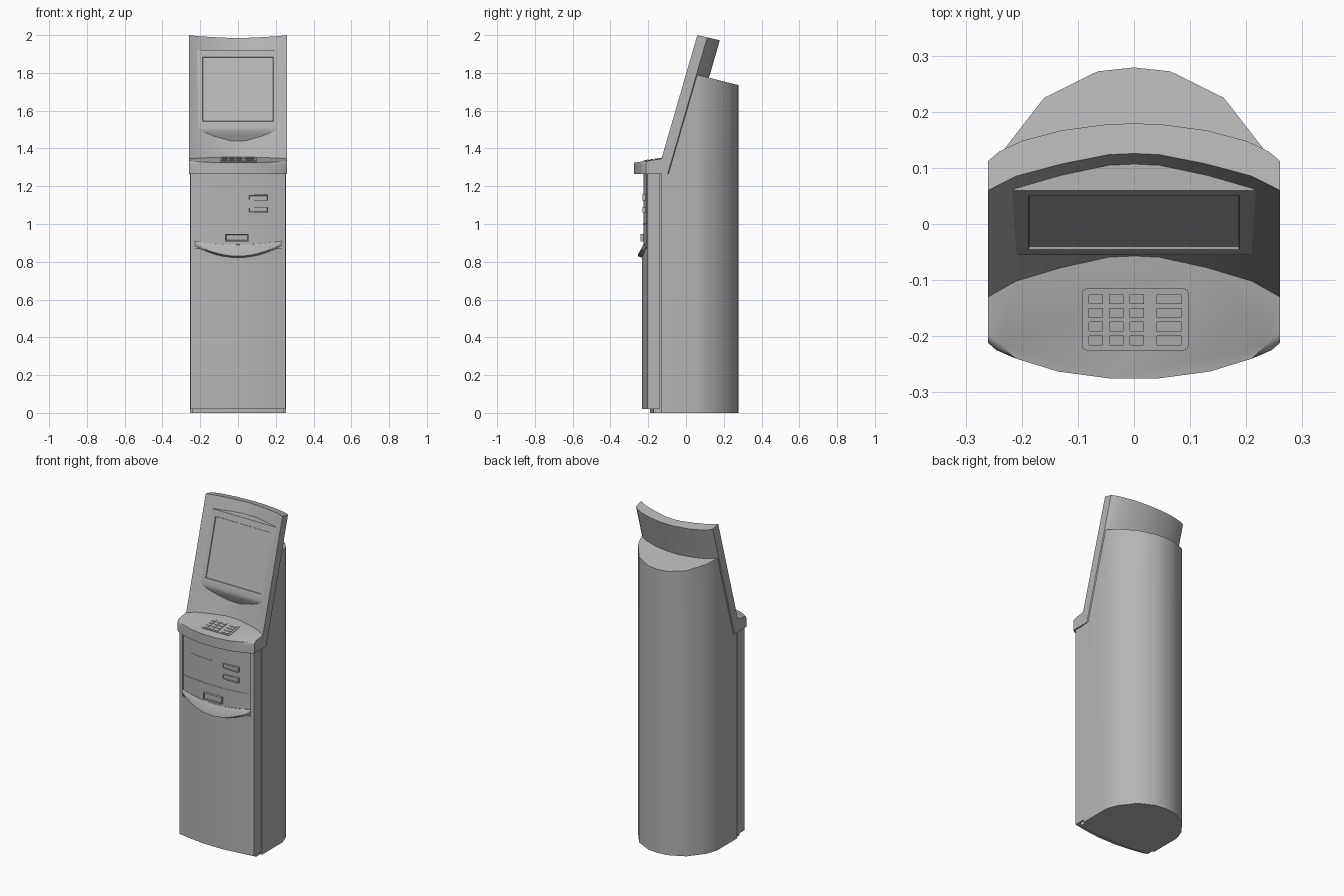
import bpy, bmesh, math
from mathutils import Vector

if "Cube" in bpy.data.objects:
    bpy.data.objects.remove(bpy.data.objects["Cube"])

SLOPE = 0.29          # backward lean of the head (y per z)
Z0 = 1.345            # height where the head meets the shelf

grey = bpy.data.materials.new("mid_grey")
grey.diffuse_color = (.46, .46, .46, 1)
grey.use_nodes = True
grey.node_tree.nodes["Principled BSDF"].inputs["Base Color"].default_value = grey.diffuse_color


def finish(name, bm, angle=35):
    bmesh.ops.recalc_face_normals(bm, faces=bm.faces)
    me = bpy.data.meshes.new(name)
    bm.to_mesh(me)
    bm.free()
    me.materials.append(grey)
    ob = bpy.data.objects.new(name, me)
    bpy.context.collection.objects.link(ob)
    bpy.ops.object.select_all(action='DESELECT')
    bpy.context.view_layer.objects.active = ob
    ob.select_set(True)
    bpy.ops.object.shade_smooth_by_angle(angle=math.radians(angle))
    return ob


def full(half):
    """Mirror a right-hand outline (front to back) into a closed loop."""
    return half + [(-x, y) for x, y in reversed(half) if x > 1e-6]


def loft(rings):
    bm = bmesh.new()
    vs = [[bm.verts.new(p) for p in r] for r in rings]
    n = len(rings[0])
    for a, b in zip(vs, vs[1:]):
        for i in range(n):
            j = (i + 1) % n
            bm.faces.new((a[i], a[j], b[j], b[i]))
    bm.faces.new(vs[0][::-1])
    bm.faces.new(vs[-1])
    return bm


def prism(name, half, z0, z1):
    o = full(half)
    return finish(name, loft([[(x, y, z) for x, y in o] for z in (z0, z1)]))


def box(x0, x1, y0, y1, z0, z1):
    o = [(x0, y0), (x1, y0), (x1, y1), (x0, y1)]
    return loft([[(x, y, z) for x, y in o] for z in (z0, z1)])


def recess(bm, direction, margin, depth):
    """Sink the face that looks along direction, leaving a rim."""
    bmesh.ops.recalc_face_normals(bm, faces=bm.faces)
    bm.normal_update()
    f = max(bm.faces, key=lambda f: f.normal.dot(Vector(direction)))
    bmesh.ops.inset_region(bm, faces=[f], thickness=margin, use_even_offset=True)
    bmesh.ops.inset_region(bm, faces=[f], thickness=.002, depth=-depth,
                           use_even_offset=True)


def lean(y, z):
    return y + SLOPE * (z - Z0)


def lean_cut(yb, zc, k, yc):
    """Height where a leaning line meets the plane z = zc - k*(y - yc)."""
    return (zc - k * (yb - SLOPE * Z0 - yc)) / (1 + k * SLOPE)


# Cross-section curves (right half)
back = [(.255, .06), (.249, .085), (.23, .135), (.16, .225), (.065, .272), (0, .279)]
head_front = [(0, -.06), (.045, -.062), (.13, -.08), (.21, -.103), (.26, -.13)]
head_back = [(.26, -.074), (.24, -.056), (.2, -.036), (.13, -.016), (.045, -.004), (0, -.003)]
base = [(0, -.19), (.1, -.19), (.243, -.172), (.243, -.131), (.255, -.13)]
nose = [(0, -.01), (.13, -.02), (.2, -.042), (.24, -.062), (.255, -.076)]

# Cabinet: straight core whose upper front follows the back of the head
foot = full(base + back)
n_nose, half = len(nose), nose + back
mid, top = [], []
for i, (x, y) in enumerate(half):
    if i < n_nose:
        z = lean_cut(y, 1.79, .25, .06)
        mid.append((x, lean(y, 1.265), 1.265))
        top.append((x, lean(y, z), z))
    else:
        mid.append((x, y, 1.265))
        top.append((x, y, 1.79 - .25 * (y - .06)))
mid, top = [r + [(-x, y, z) for x, y, z in reversed(r) if x > 0] for r in (mid, top)]
bm = loft([[(x, y, 0) for x, y in foot], [(x, y, 1.265) for x, y in foot], mid, top])
bmesh.ops.remove_doubles(bm, verts=bm.verts, dist=1e-5)
bmesh.ops.dissolve_degenerate(bm, edges=bm.edges, dist=1e-5)
finish("cabinet", bm)

# Leaning curved head
o = full(head_front + head_back)
low = [(x, lean(y, 1.265), 1.265) for x, y in o]
top = []
for x, y in o:
    z = lean_cut(y, 2.0, .23, .06)
    top.append((x, lean(y, z), z))
finish("head_panel", loft([low, top]), 30)

# Flat display surround with sunken screen
profile = [(-.0555, 1.508), (.06, 1.92), (.115, 1.92), (-.025, 1.42),
           (-.048, 1.474), (-.055, 1.493)]
bm = loft([[(x, y, z) for y, z in profile] for x in (-.225, .225)])
recess(bm, (0, -.96, .28), .037, .005)
finish("display_screen", bm, 30)


# Keypad shelf
def shelf_z(y):
    return Z0 + .14 * (y + .13)


shelf = [(.045, -.275), (.135, -.263), (.21, -.24), (.245, -.225), (.26, -.212),
         (.26, -.115), (.21, -.088), (.13, -.065), (.045, -.05)]
o = full(shelf)
bm = loft([[(x, y, 1.265) for x, y in o], [(x, y, shelf_z(y)) for x, y in o]])
edges = [e for e in bm.edges if all(v.co.y < -.2 and v.co.z > 1.3 for v in e.verts)]
bmesh.ops.bevel(bm, geom=edges, offset=.014, segments=3, profile=.5, affect='EDGES')
finish("keypad_shelf", bm)


# Keypad plate and keys lying on the sloped shelf
def pad(name, x0, x1, y0, y1, z, h, bevel):
    bm = box(x0, x1, y0, y1, z, z + h)
    up = [e for e in bm.edges if abs(e.verts[0].co.z - e.verts[1].co.z) > 1e-5]
    bmesh.ops.bevel(bm, geom=up, offset=bevel, segments=2, profile=.5, affect='EDGES')
    for v in bm.verts:
        v.co.z += shelf_z(v.co.y)
    finish(name, bm)


pad("keypad_plate", -.093, .097, -.225, -.115, -.005, .008, .008)
for r in range(4):
    y = -.134 - r * .0245
    for c in range(3):
        x = -.068 + c * .0365
        pad("number_key", x - .013, x + .013, y - .009, y + .009, .002, .004, .002)
    pad("function_key", .04, .085, y - .009, y + .009, .002, .004, .002)

# Bowed door: plain lower part, upper part with a slightly recessed fascia
edge = [(.252, -.205), (.252, -.137)]
prism("front_door", [(.06, -.233), (.17, -.22)] + edge, .02, .87)
prism("fascia", [(.06, -.225), (.17, -.212), (.229, -.201), (.231, -.209)] + edge, .87, 1.265)

# Outward flaring lip below the fascia
rings = []
for i in range(13):
    t = -1 + i / 6
    x, q = .231 * t, 1 - t * t
    zb = .885 - .065 * q
    y = -.212 - .043 * q
    rings.append([(x, -.203 - .024 * q, .91 - .02 * q), (x, y, zb + .016), (x, y, zb + .01),
                  (x, -.21 - .02 * q, zb), (x, -.19, zb), (x, -.19, .9)])
finish("fascia_lip", loft(rings))

# Card and receipt slots, cash outlet
for name, x0, x1, y, z, h in (("card_slot", .055, .16, -.23, 1.14, .015),
                              ("receipt_slot", .055, .16, -.23, 1.075, .015),
                              ("cash_outlet", -.068, .056, -.24, .928, .02)):
    bm = box(x0, x1, y, -.205, z - h, z + h)
    recess(bm, (0, -1, 0), .004, .006)
    finish(name, bm, 25)


# Thin lines that follow the bowed fascia
def thin_line(name, xs, z, h):
    rings = []
    for x in xs:
        a = abs(x)
        y = -.225 + max(0, a - .06) * .118 + max(0, a - .17) * .068
        rings.append([(x, y - .002, z - h), (x, y + .003, z - h),
                      (x, y + .003, z + h), (x, y - .002, z + h)])
    finish(name, loft(rings))


thin_line("deposit_slit", (-.17, -.06, -.02), 1.15, .002)
thin_line("fascia_seam", (-.229, -.17, -.06, .06, .17, .229), 1.0, .0015)
